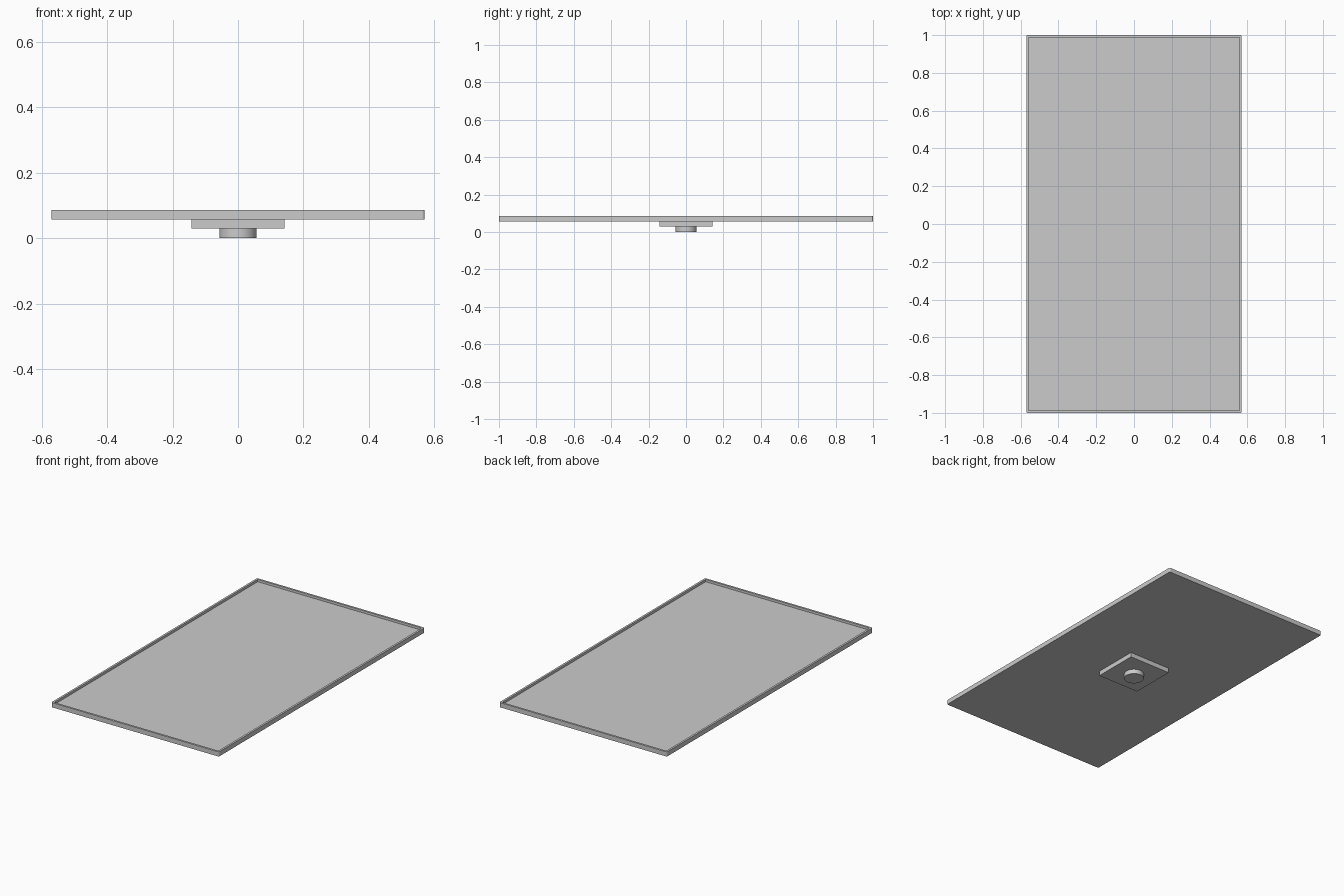
import bpy

if "Cube" in bpy.data.objects:
    bpy.data.objects.remove(bpy.data.objects["Cube"], do_unlink=True)

GREY = (0.6, 0.6, 0.6, 1.0)
grey = bpy.data.materials.new("plain grey")
grey.use_nodes = True
grey.diffuse_color = GREY
grey.node_tree.nodes["Principled BSDF"].inputs["Base Color"].default_value = GREY


def finish(obj, name):
    obj.name = name
    obj.data.materials.append(grey)
    return obj


def box(name, width, depth, bottom, top):
    bpy.ops.mesh.primitive_cube_add(size=1, location=(0, 0, (bottom + top) / 2))
    obj = bpy.context.object
    obj.scale = (width, depth, top - bottom)
    bpy.ops.object.transform_apply(location=False, rotation=False, scale=True)
    return finish(obj, name)


STEP = 0.0286      # height of each stacked layer
RIM = 0.0125       # rim width
WIDTH, LENGTH = 1.14, 2.0

# Tray with softly rounded upright corners
tray = box("tray", WIDTH, LENGTH, 2 * STEP, 3 * STEP)
weights = tray.data.attributes.new("bevel_weight_edge", "FLOAT", "EDGE")
for edge in tray.data.edges:
    a, b = (tray.data.vertices[i].co for i in edge.vertices)
    weights.data[edge.index].value = 1.0 if abs(a.z - b.z) > STEP / 2 else 0.0
bevel = tray.modifiers.new("rounded corners", "BEVEL")
bevel.limit_method = "WEIGHT"
bevel.width = 0.008
bevel.segments = 4

# Shallow recess inside the rim
cutter = box("recess_cutter", WIDTH - 2 * RIM, LENGTH - 2 * RIM, 2.5 * STEP, 4 * STEP)
cutter.hide_render = True
cutter.hide_set(True)
cut = tray.modifiers.new("recess", "BOOLEAN")
cut.operation = "DIFFERENCE"
cut.solver = "EXACT"
cut.object = cutter

# Square mounting plate under the tray
box("mounting_plate", 0.285, 0.285, STEP, 2 * STEP)

# Round foot under the plate
bpy.ops.mesh.primitive_cylinder_add(vertices=48, radius=0.057, depth=STEP,
                                    location=(0, 0, STEP / 2))
finish(bpy.context.object, "round_foot")
bpy.ops.object.shade_smooth_by_angle()
